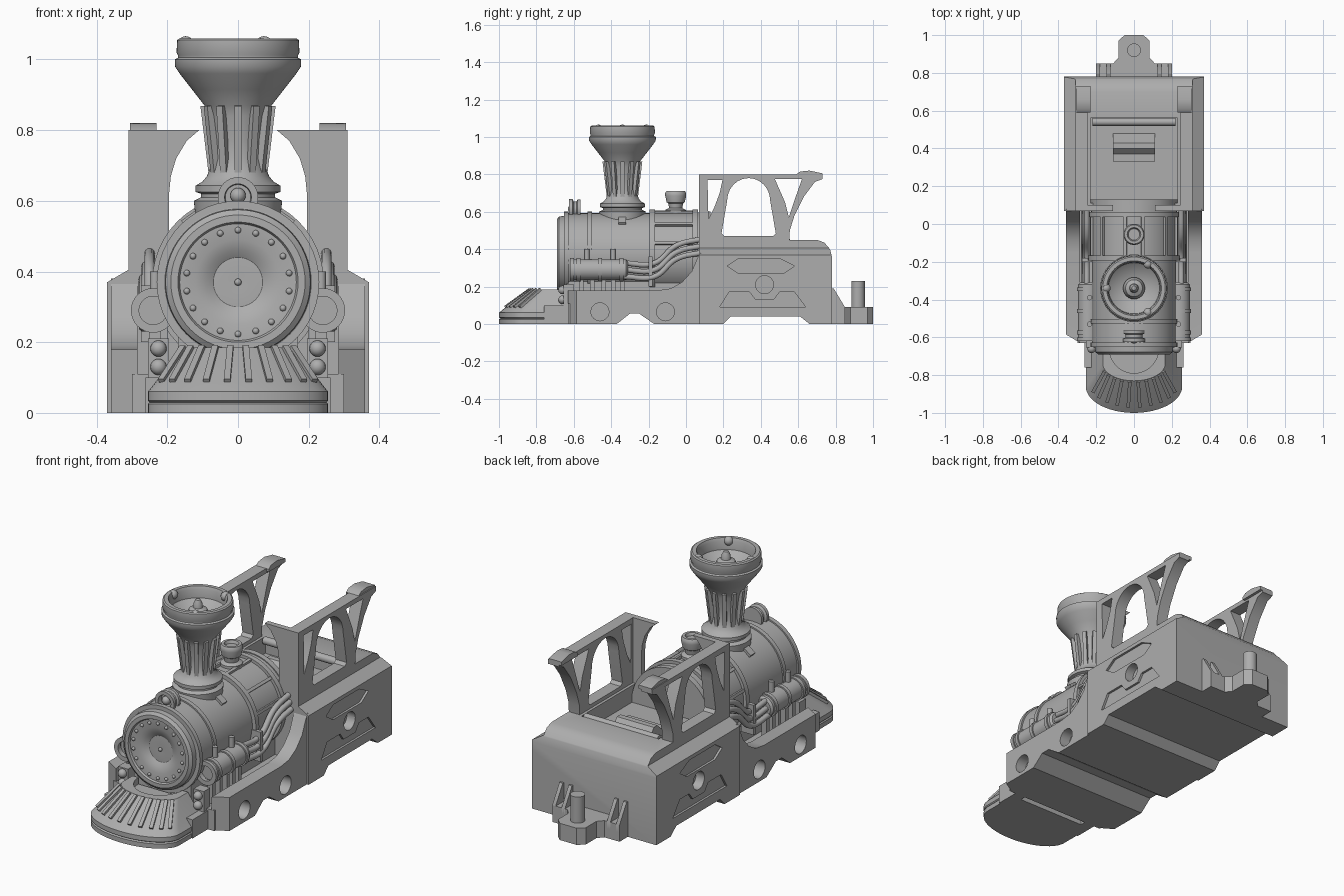
import bpy, bmesh
from math import pi, sin, cos
from mathutils import Matrix, Vector

cube = bpy.data.objects.get("Cube")
if cube:
    bpy.data.objects.remove(cube, do_unlink=True)

gray = bpy.data.materials.new("plain_gray")
gray.use_nodes = True
gray.diffuse_color = (0.42, 0.42, 0.42, 1)
gray.node_tree.nodes["Principled BSDF"].inputs["Base Color"].default_value = (0.42, 0.42, 0.42, 1)
parts = []
T, R = Matrix.Translation, Matrix.Rotation


def finish(name, bm, mirror=False):
    bmesh.ops.recalc_face_normals(bm, faces=bm.faces)
    mesh = bpy.data.meshes.new(name)
    bm.to_mesh(mesh)
    bm.free()
    ob = bpy.data.objects.new(name, mesh)
    bpy.context.collection.objects.link(ob)
    mesh.materials.append(gray)
    parts.append(ob)
    if mirror:
        ob.modifiers.new("mirror", "MIRROR")
    return ob


def prism(name, pts, axis, a, b, mirror=False):
    """Extrude a 2D outline from a to b along an axis."""
    place = {"x": lambda p: (a, p[0], p[1]), "y": lambda p: (p[0], a, p[1]),
             "z": lambda p: (p[0], p[1], a)}[axis]
    bm = bmesh.new()
    face = bm.faces.new([bm.verts.new(place(p)) for p in pts])
    new = bmesh.ops.extrude_face_region(bm, geom=[face])["geom"]
    shift = Vector([(b - a) * (axis == k) for k in "xyz"])
    bmesh.ops.translate(bm, vec=shift, verts=[v for v in new if isinstance(v, bmesh.types.BMVert)])
    return finish(name, bm, mirror)


def boxes(name, mats, mirror=False):
    bm = bmesh.new()
    for m in mats:
        bmesh.ops.create_cube(bm, size=1, matrix=m)
    return finish(name, bm, mirror)


def block(x, y, z):
    """Matrix of a box given by its x, y and z ranges."""
    c = [(p + q) / 2 for p, q in (x, y, z)]
    return T(c) @ Matrix.Diagonal((x[1] - x[0], y[1] - y[0], z[1] - z[0], 1))


def balls(name, centers, r, mirror=False):
    bm = bmesh.new()
    for c in centers:
        bmesh.ops.create_uvsphere(bm, u_segments=16, v_segments=10, radius=r, matrix=T(c))
    return finish(name, bm, mirror)


def lathe(name, prof, center, axis="z", segs=48, mirror=False):
    """Turn (radius, height) points about an axis through center."""
    bm = bmesh.new()
    vs = [bm.verts.new((r, 0, h)) for r, h in prof]
    edges = [bm.edges.new(e) for e in zip(vs, vs[1:])]
    bmesh.ops.spin(bm, geom=vs + edges, cent=(0, 0, 0), axis=(0, 0, 1), angle=2 * pi, steps=segs)
    bmesh.ops.remove_doubles(bm, verts=bm.verts, dist=1e-5)
    m = {"z": Matrix(), "y": R(-pi / 2, 4, "X"), "x": R(pi / 2, 4, "Y")}[axis]
    bmesh.ops.transform(bm, matrix=T(center) @ m, verts=bm.verts)
    return finish(name, bm, mirror)


def ring(name, r0, r1, h0, h1, center, axis, **kw):
    return lathe(name, [(r0, h0), (r1, h0), (r1, h1), (r0, h1), (r0, h0)], center, axis, **kw)


def drum(name, r, h0, h1, center, axis, **kw):
    return lathe(name, [(0, h0), (r, h0), (r, h1), (0, h1)], center, axis, **kw)


def cut(ob, cutter, operation="DIFFERENCE"):
    mod = ob.modifiers.new("cut", "BOOLEAN")
    mod.operation, mod.object, mod.solver = operation, cutter, "EXACT"
    bpy.context.view_layer.objects.active = ob
    bpy.ops.object.modifier_apply(modifier=mod.name)
    parts.remove(cutter)
    bpy.data.objects.remove(cutter, do_unlink=True)


# Rear body: side outline trimmed by a chamfered cross-section
body = prism("rear_body", [(.07, 0), (.2, 0), (.24, .04), (.61, .04), (.66, 0), (.78, 0), (.78, .36),
             (.77, .4), (.74, .435), (.7, .45), (.07, .45)], "x", -.37, .37)
cut(body, prism("trim", [(-.37, -.1), (.37, -.1), (.37, .37), (.31, .405), (.31, .6), (-.31, .6),
                         (-.31, .405), (-.37, .37)], "y", -.1, .9), "INTERSECT")
cut(body, boxes("recess", [block((-.23, .23), (.11, .56), (.36, .6))]))
for s in (-1, 1):
    cut(body, drum("hole", .048, -.05, .05, (s * .37, .42, .21), "x", segs=24))
    for dent in ([(.22, .31), (.28, .35), (.5, .35), (.58, .31), (.52, .27), (.28, .27)],
                 [(.18, .09), (.23, .17), (.34, .17), (.37, .13), (.47, .13), (.5, .17), (.58, .17), (.64, .09)]):
        cut(body, prism("dent", dent, "x", s * .358, s * .4))
prism("cab_step", [(.33, .36), (.33, .4), (.37, .4), (.4, .43), (.43, .43), (.48, .36)], "x", -.11, .11)
lathe("cab_bar", [(0, -.22), (.02, -.22), (.02, .22), (0, .22)], (0, .54, .44), "x", segs=16)

# Cab walls with arched window and corner openings
wall = prism("cab_wall", [(.07, .38), (.07, .8), (.73, .8), (.73, .775), (.69, .76), (.63, .68), (.58, .58),
                          (.555, .5), (.55, .38)], "x", .245, .31)
arch = [(.335 + .115 * cos(a * pi / 12), .66 + .12 * sin(a * pi / 12)) for a in range(13)]
for hole in ([(.19, .485), (.205, .47), (.465, .47), (.48, .485)] + arch,
             [(.115, .77), (.195, .77), (.18, .7), (.15, .62), (.12, .56)],
             [(.475, .775), (.62, .775), (.59, .69), (.55, .57), (.53, .65)]):
    cut(wall, prism("opening", hole, "x", .2, .4))
wall.modifiers.new("mirror", "MIRROR")
prism("cab_front", [(.31, .36), (.31, .8), (.11, .8), (.145, .77), (.175, .72), (.19, .67), (.195, .62),
                    (.195, .36)], "y", .07, .1, True)
prism("roof_stub", [(.59, .8), (.61, .815), (.66, .82), (.73, .805), (.73, .785), (.59, .785)], "x", .23, .305, True)

# Front frame: floor and raised side panels with round holes
notch = [(-.63, 0), (-.37, 0), (-.3, .055), (-.25, .055), (-.17, 0)]
prism("front_floor", notch + [(.1, 0), (.1, .11), (-.63, .11)], "x", -.3, .3)
panel = prism("side_panel", notch + [(.08, 0), (.08, .38), (.06, .35), (.03, .28), (-.02, .225), (-.08, .19),
              (-.15, .18), (-.63, .18)], "x", .285, .36)
for v in panel.data.vertices:
    if v.co.x > .35 and v.co.y < -.62:
        v.co.y += .045
for y in (-.46, -.11):
    cut(panel, drum("hole", .048, -.06, .05, (.36, y, .065), "x", segs=24))
panel.modifiers.new("mirror", "MIRROR")
boxes("boiler_support", [block((-.17, .17), (-.64, .1), (.1, .25))])
boxes("front_bracket", [block((.2, .262), (-.76, -.6), (0, .1)), block((.195, .255), (-.655, -.6), (.1, .21))], True)
balls("front_lamp", [(.225, -.66, z) for z in (.13, .182)], .023, True)

# Cowcatcher: lofted arcs with radiating ribs
def arc(w, back, front, z):
    a = [pi * i / 24 - pi / 2 for i in range(25)]
    return [Vector(p) for p in [(-w, -.66, z)] + [(w * sin(t), back - (back - front) * cos(t), z) for t in a]
            + [(w, -.66, z)]]

rings = [arc(.255, -.86, -1, 0), arc(.255, -.86, -1, .025), arc(.25, -.855, -.992, .03),
         arc(.255, -.86, -1, .035), arc(.255, -.86, -1, .06), arc(.235, -.84, -.97, .085), arc(.165, -.74, -.83, .185)]
bm = bmesh.new()
loops = [[bm.verts.new(p) for p in r] for r in rings]
bm.faces.new(loops[0])
bm.faces.new(loops[-1])
n = len(loops[0])
for lo, hi in zip(loops, loops[1:]):
    for i in range(n):
        j = (i + 1) % n
        bm.faces.new((lo[i], lo[j], hi[j], hi[i]))
catcher = finish("cowcatcher", bm)
cut(catcher, drum("scoop", .13, .15, .3, (0, -.66, 0), "z"))
ribs = []
for i in range(4, 24, 2):
    low, high = rings[5][i], rings[6][i]
    d = high - low
    turn = d.to_track_quat("Z", "Y").to_matrix().to_4x4()
    ribs.append(T((low + high) / 2) @ turn @ Matrix.Diagonal((.018, .022, d.length * .95, 1)))
boxes("cowcatcher_ribs", ribs)

# Boiler with dished door, bands and firebox
axis = (0, 0, .37)
lathe("boiler", [(0, -.655), (.02, -.657), (.07, -.655), (.09, -.668), (.12, -.678), (.165, -.68), (.17, -.69),
                 (.19, -.69), (.205, -.678), (.207, -.65), (.222, -.645), (.222, .1), (0, .1)], axis, "y", segs=64)
for y in (-.64, -.515):
    ring("boiler_band", .21, .23, y - .012, y + .012, axis, "y")
ring("firebox_shell", .2, .227, -.19, .1, axis, "y")
for y in (-.18, .05):
    ring("firebox_band", .21, .243, y - .014, y + .014, axis, "y")
boxes("firebox_ribs", [T(axis) @ R(a, 4, "Y") @ block((-.008, .008), (-.18, .06), (.22, .24))
                       for a in (-1.3, -.8, -.2, .2, .8, 1.3)])
drum("boiler_backplate", .232, .1, .13, axis, "y")
balls("door_rivets", [(.147 * sin(i * pi / 9), -.681, .37 + .147 * cos(i * pi / 9)) for i in range(18)], .009)
balls("door_knob", [(0, -.66, .37)], .01)

# Lamp on the boiler front
lathe("lamp_housing", [(0, -.6), (.036, -.6), (.038, -.625), (.057, -.625), (.057, -.607), (.045, -.6),
                       (.045, -.585), (.055, -.58), (.055, -.565), (0, -.565)], (0, 0, .61), "y", segs=32)
balls("lamp_bulb", [(0, -.61, .615)], .022)

# Flared chimney with ribs, bowl and rim studs
stack = (0, -.34, 0)
lathe("chimney", [(0, .55), (.12, .55), (.125, .6), (.105, .61), (.105, .62), (.12, .625), (.12, .643), (.1, .655),
                  (.088, .67), (.08, .69), (.072, .72), (.075, .77), (.085, .84), (.095, .87), (.13, .915),
                  (.165, .96), (.178, .98), (.179, 1), (.17, 1.005), (.17, 1.012), (.174, 1.02), (.172, 1.055),
                  (.165, 1.06), (.145, 1.06), (.138, 1.045), (.135, 1), (.08, .955), (0, .945)], stack, segs=64)
boxes("chimney_ribs", [T(stack) @ R(i * pi / 6, 4, "Z") @ T((.082, 0, .775)) @ R(.12, 4, "Y")
                       @ Matrix.Diagonal((.026, .02, .19, 1)) for i in range(12)])
balls("chimney_studs", [(.148 * cos(a), -.34 + .148 * sin(a), 1.042) for a in (pi / 3, pi, -pi / 3)], .024)
lathe("chimney_core", [(0, .94), (.055, .95), (.058, .975), (.045, 1.005), (.024, 1.015), (.022, 1.035),
                       (.012, 1.055), (0, 1.06)], stack, segs=24)
boxes("chimney_bracket", [T(axis) @ R(a, 4, "Y") @ block((-.03, .03), (-.36, -.32), (.2, .235)) for a in (-.62, .62)])

# Steam valve
lathe("steam_valve", [(0, .58), (.055, .58), (.055, .61), (.035, .62), (.04, .645), (.048, .65), (.056, .685),
                      (.056, .7), (.05, .71), (.036, .71), (.03, .695), (0, .695)], (0, -.055, 0), segs=32)

# Side tanks with bands, studs, posts and pipes
tank = (.24, 0, .29)
lathe("side_tank", [(0, -.59), (.044, -.59), (.046, -.62), (.056, -.62), (.056, -.32), (.045, -.31), (0, -.31)],
      tank, "y", segs=32, mirror=True)
for y in (-.61, -.575, -.46, -.345):
    ring("tank_band", .04, .063, y - .01, y + .01, tank, "y", segs=32, mirror=True)
for y in (-.53, -.39):
    drum("tank_stud", .014, .33, .4, (.235, y, 0), "z", segs=12, mirror=True)
boxes("tank_posts", [block((.22, .25), (y - .012, y + .012), (.1, .26)) for y in (-.56, -.5, -.44, -.39, -.34)], True)
for k in range(3):
    curve = bpy.data.curves.new("side_pipe", "CURVE")
    curve.dimensions, curve.bevel_depth, curve.bevel_resolution = "3D", .015, 3
    curve.use_fill_caps = True
    line = curve.splines.new("BEZIER")
    route = [(-.33, .325), (-.17, .325), (-.05, .42), (.09, .455)]
    line.bezier_points.add(len(route) - 1)
    for point, (y, z) in zip(line.bezier_points, route):
        point.co = (.25 + .008 * k, y, z - .036 * k)
        point.handle_left_type = point.handle_right_type = "AUTO"
    curve.materials.append(gray)
    pipe = bpy.data.objects.new("side_pipe", curve)
    bpy.context.collection.objects.link(pipe)
    pipe.modifiers.new("mirror", "MIRROR")
boxes("pipe_clamp", [block((.2, .275), (-.2, -.18), (.2, .36))], True)

# Rear coupling
prism("coupling_plate", [(-.2, .77), (.2, .77), (.2, .85), (.11, .85), (.083, .88), (.083, .97), (.05, 1),
                         (-.05, 1), (-.083, .97), (-.083, .88), (-.11, .85), (-.2, .85)], "z", 0, .09)
drum("coupling_pin", .036, .05, .23, (0, .92, 0), "z", segs=24)
for x in (.125, .18):
    prism("coupling_hook", [(.77, .05), (.85, .05), (.85, .09), (.79, .19), (.77, .19)], "x", x, x + .02, True)

# Smooth round surfaces, keep edges sharp
bpy.ops.object.select_all(action="DESELECT")
for ob in parts:
    ob.select_set(True)
bpy.context.view_layer.objects.active = parts[0]
bpy.ops.object.shade_smooth_by_angle(angle=.6)
